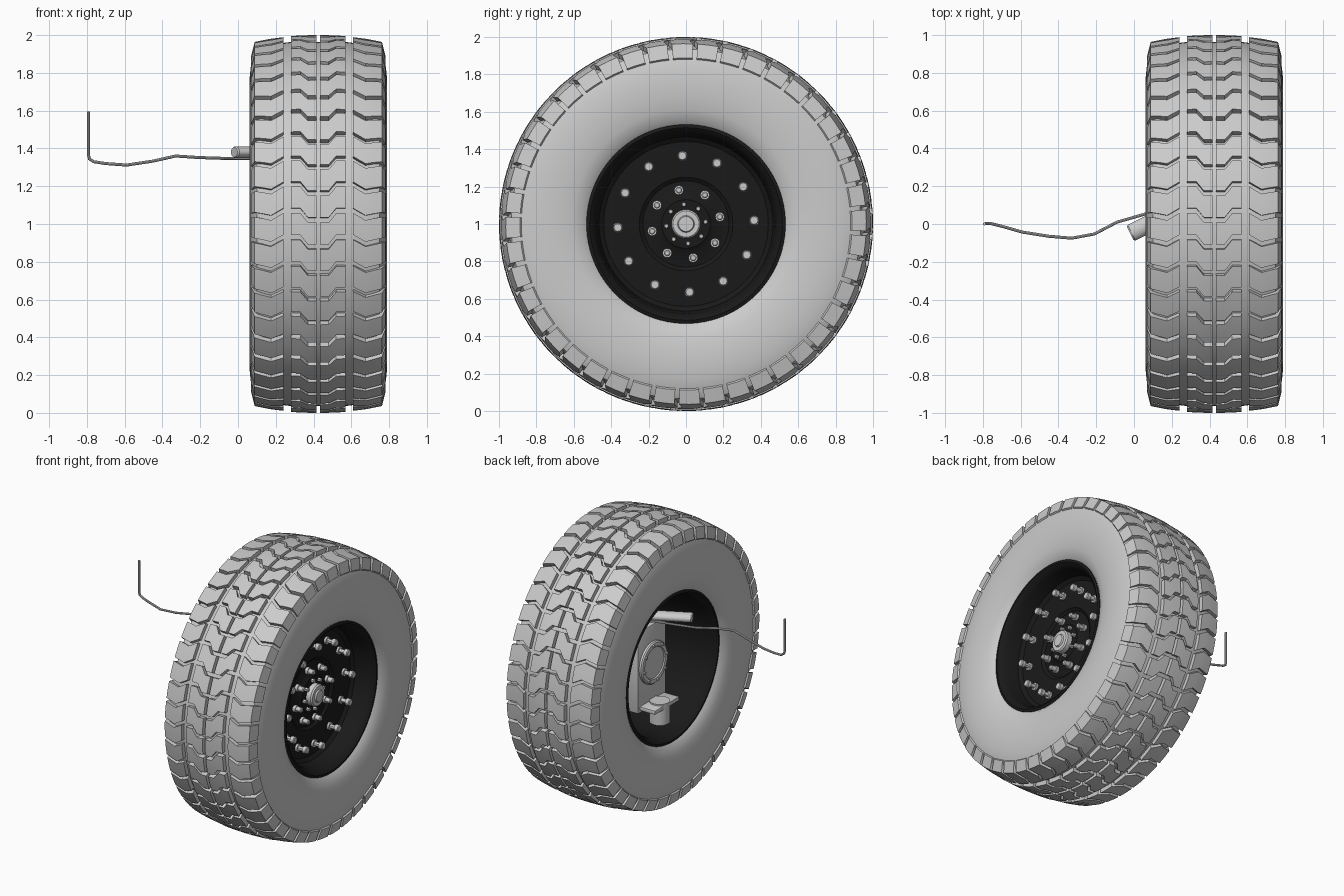
import bpy, bmesh
from math import sin, cos, pi, radians
from mathutils import Matrix

if "Cube" in bpy.data.objects:
    bpy.data.objects.remove(bpy.data.objects["Cube"])

CX, CZ = 0.425, 1.0          # wheel centre; the axle runs along x
black = bpy.data.materials.new("black_paint")
black.diffuse_color = (0.01, 0.01, 0.01, 1)
black.use_nodes = True
black.node_tree.nodes["Principled BSDF"].inputs["Base Color"].default_value = black.diffuse_color


def finish(name, bm, mat=None):
    bmesh.ops.recalc_face_normals(bm, faces=bm.faces)
    me = bpy.data.meshes.new(name)
    bm.to_mesh(me)
    bm.free()
    ob = bpy.data.objects.new(name, me)
    bpy.context.collection.objects.link(ob)
    if mat:
        me.materials.append(mat)
    return ob


def lathe(bm, profile, n, y=0.0, z=CZ, closed=False):
    """Revolve (x, r) points around an x-axis line; caps the ends unless closed."""
    rings = [[bm.verts.new((x, y + r * sin(2 * pi * k / n), z + r * cos(2 * pi * k / n)))
              for k in range(n)] for x, r in profile]
    pairs = list(zip(rings, rings[1:]))
    if closed:
        pairs.append((rings[-1], rings[0]))
    else:
        bm.faces.new(rings[0])
        bm.faces.new(rings[-1])
    for a, b in pairs:
        for k in range(n):
            bm.faces.new((a[k], a[(k + 1) % n], b[(k + 1) % n], b[k]))


def lathe_object(name, profile, n, mat=None, closed=False, **kw):
    bm = bmesh.new()
    lathe(bm, profile, n, closed=closed, **kw)
    return finish(name, bm, mat)


def bolt_circle(name, profile, n, radius, count, start, mat=None):
    bm = bmesh.new()
    for i in range(count):
        a = radians(start) + 2 * pi * i / count
        lathe(bm, profile, n, y=radius * sin(a), z=CZ + radius * cos(a))
    return finish(name, bm, mat)


def box(name, x, y, z, bevel=0.012):
    bm = bmesh.new()
    bmesh.ops.create_cube(bm, size=1)
    for v in bm.verts:
        v.co = [(lo + hi) / 2 + c * (hi - lo) for c, (lo, hi) in zip(v.co, (x, y, z))]
    bmesh.ops.bevel(bm, geom=bm.edges[:], offset=bevel, segments=2, affect='EDGES', profile=0.5)
    return finish(name, bm)


# Tyre carcass: half profile (offset from centre plane, radius), mirrored
half = [(0.31, 0.525), (0.335, 0.555), (0.352, 0.61), (0.362, 0.68), (0.365, 0.76),
        (0.358, 0.83), (0.343, 0.90), (0.325, 0.935), (0.30, 0.945), (0.15, 0.963)]
lathe_object("tire", [(CX - u, r) for u, r in half] + [(CX + u, r) for u, r in half[::-1]],
             128, closed=True)

# Tread blocks: zigzag ribs, (offset u, top radius, bottom radius, zigzag shift)
PITCHES = 44
PITCH = 2 * pi / PITCHES
inner_rib = [(0.01, 1.0, 0.94, -0.05), (0.055, 0.9995, 0.94, -0.05),
             (0.095, 0.998, 0.94, 0.0), (0.145, 0.995, 0.94, 0.0)]
outer_rib = [(0.185, 0.989, 0.93, 0.0), (0.25, 0.981, 0.93, -0.038),
             (0.285, 0.975, 0.92, -0.03), (0.337, 0.964, 0.90, -0.02),
             (0.356, 0.888, 0.87, -0.02)]
bm = bmesh.new()
for side in (-1, 1):
    for rib in (inner_rib, outer_rib):
        for i in range(PITCHES):
            loops = []
            for u, top, bot, shift in rib:
                angs = [i * PITCH + shift + PITCH * f for f in (-0.41, 0, 0.41)]
                inset = 0.008 if u < 0.3 else 0.02
                pts = [(u, top, a) for a in angs]
                pts += [(u - (inset if u > 0.3 else 0), bot, a) for a in angs[::-1]]
                loops.append([bm.verts.new((CX + side * w, -r * cos(a), CZ + r * sin(a)))
                              for w, r, a in pts])
            for a, b in zip(loops, loops[1:]):
                for k in range(6):
                    bm.faces.new((a[k], a[(k + 1) % 6], b[(k + 1) % 6], b[k]))
            bm.faces.new(loops[0])
            bm.faces.new(loops[-1])
finish("tread_blocks", bm)

# Rim: open barrel on the inboard side, dished disc outboard
lathe_object("rim", [(0.105, 0.532), (0.10, 0.515), (0.125, 0.495), (0.16, 0.485), (0.54, 0.475),
                     (0.55, 0.45), (0.55, 0.04), (0.60, 0.04), (0.60, 0.13), (0.585, 0.15),
                     (0.575, 0.23), (0.59, 0.25), (0.59, 0.44), (0.61, 0.465), (0.70, 0.48),
                     (0.735, 0.495), (0.75, 0.515), (0.745, 0.532), (0.70, 0.535), (0.15, 0.535)],
             96, black, closed=True)

# Hub cap and wheel bolts
lathe_object("hub_cap", [(0.55, 0.078), (0.635, 0.078), (0.645, 0.07), (0.645, 0.045), (0.655, 0.04)], 32)
bolt_circle("rim_bolts", [(0.57, 0.027), (0.605, 0.027), (0.605, 0.015), (0.645, 0.015),
                          (0.645, 0.025), (0.67, 0.025), (0.675, 0.02)], 12, 0.365, 12, -3)
bolt_circle("wheel_nuts", [(0.56, 0.025), (0.60, 0.025), (0.60, 0.018), (0.635, 0.018),
                           (0.64, 0.012)], 12, 0.185, 8, -12)
bolt_circle("hub_bolts", [(0.59, 0.014), (0.62, 0.014), (0.623, 0.01)], 6, 0.105, 8, -6)

# Hub reduction housing with round cover on the inboard side
box("hub_housing", (0.27, 0.55), (-0.16, 0.16), (0.68, 1.27))
lathe_object("housing_cover", [(0.30, 0.15), (0.255, 0.15), (0.247, 0.142), (0.247, 0.115),
                               (0.255, 0.11)], 48)
bolt_circle("cover_bolts", [(0.26, 0.011), (0.235, 0.011)], 6, 0.13, 8, 10)

# Lower joint: shelf and upright pot
box("lower_shelf", (0.15, 0.30), (-0.14, 0.14), (0.70, 0.73), 0.006)
pot = lathe_object("lower_joint", [(-0.08, 0.06), (-0.072, 0.068), (0.08, 0.068)], 32, z=0.0)
pot.data.transform(Matrix.Translation((0.21, 0, 0.66)) @ Matrix.Rotation(-pi / 2, 4, 'Y'))

# Angled upper arm, an oval bar poking out of the wheel
arm = lathe_object("upper_arm", [(0, 0.038), (0.008, 0.046), (0.38, 0.046), (0.388, 0.038)], 32, z=0.0)
arm.data.transform(Matrix.Translation((-0.02, -0.05, 1.38)) @ Matrix.Rotation(radians(27), 4, 'Z')
                   @ Matrix.Diagonal((1, 1, 0.68, 1)))

# Air hose
path = [(-0.792, 0, 1.595), (-0.792, 0, 1.37), (-0.787, 0.002, 1.345), (-0.765, 0.004, 1.33),
        (-0.70, -0.012, 1.32), (-0.59, -0.043, 1.312), (-0.45, -0.065, 1.333), (-0.33, -0.075, 1.36),
        (-0.21, -0.053, 1.352), (-0.09, 0.01, 1.348), (0.06, 0.053, 1.348), (0.20, 0.08, 1.345),
        (0.29, 0.09, 1.32), (0.32, 0.09, 1.25)]
cu = bpy.data.curves.new("air_hose", 'CURVE')
cu.dimensions = '3D'
cu.bevel_depth = 0.008
cu.bevel_resolution = 2
cu.use_fill_caps = True
sp = cu.splines.new('POLY')
sp.points.add(len(path) - 1)
for p, co in zip(sp.points, path):
    p.co = (*co, 1)
hose = bpy.data.objects.new("air_hose", cu)
bpy.context.collection.objects.link(hose)
bpy.ops.object.select_all(action='DESELECT')
hose.select_set(True)
bpy.context.view_layer.objects.active = hose
bpy.ops.object.convert(target='MESH')

bpy.ops.object.select_all(action='SELECT')
bpy.ops.object.shade_smooth_by_angle(angle=radians(30))
